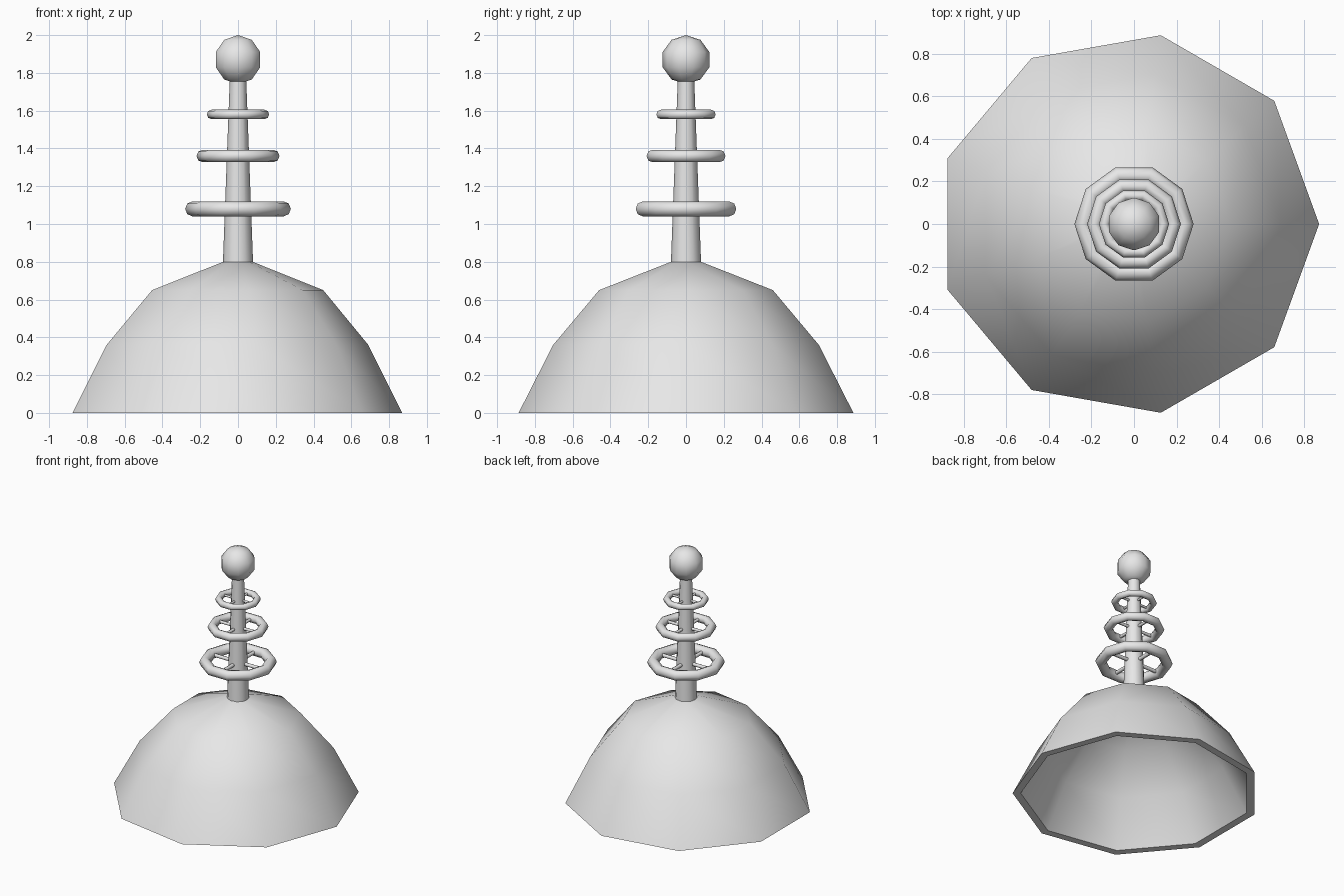
import bpy, bmesh, math
from mathutils import Vector

cube = bpy.data.objects.get("Cube")
if cube:
    bpy.data.objects.remove(cube, do_unlink=True)

grey = bpy.data.materials.new("light_grey")
grey.use_nodes = True
grey.diffuse_color = (0.8, 0.8, 0.8, 1)
grey.node_tree.nodes["Principled BSDF"].inputs["Base Color"].default_value = (0.8, 0.8, 0.8, 1)


def finish(obj, name):
    obj.name = name
    obj.data.materials.clear()
    obj.data.materials.append(grey)
    bpy.ops.object.select_all(action="DESELECT")
    obj.select_set(True)
    bpy.context.view_layer.objects.active = obj
    bpy.ops.object.shade_smooth_by_angle(angle=math.radians(50))
    return obj


def lathe(name, profile, sides, lean=0.0):
    """Revolve (radius, z) points; lean shifts each loop along x by its radius."""
    bm = bmesh.new()
    loops = []
    for r, z in profile:
        loops.append([bm.verts.new((r * (math.cos(a) + lean), r * math.sin(a), z))
                      for a in (math.tau * i / sides for i in range(sides))])
    for low, high in zip(loops, loops[1:]):
        for i in range(sides):
            j = (i + 1) % sides
            bm.faces.new((low[i], low[j], high[j], high[i]))
    bm.faces.new(loops[0])
    bm.faces.new(loops[-1])
    bmesh.ops.recalc_face_normals(bm, faces=bm.faces)
    mesh = bpy.data.meshes.new(name)
    bm.to_mesh(mesh)
    bm.free()
    obj = bpy.data.objects.new(name, mesh)
    bpy.context.collection.objects.link(obj)
    return finish(obj, name)


def rod(name, start, end, radius):
    start, end = Vector(start), Vector(end)
    span = end - start
    bpy.ops.mesh.primitive_cylinder_add(
        vertices=8, radius=radius, depth=span.length, location=(start + end) / 2,
        rotation=span.to_track_quat("Z", "Y").to_euler())
    return finish(bpy.context.object, name)


# Hollow nine-sided dome: outer wall down to the rim, then inner wall up
lathe("dome", [(0.08, 0.80), (0.467, 0.65), (0.714, 0.36), (0.90, 0.0),
               (0.84, 0.0), (0.665, 0.335), (0.435, 0.605), (0.07, 0.745)],
      9, lean=-0.034)

# Tapered mast
lathe("mast", [(0.08, 0.79), (0.043, 1.78)], 12)

# Ball on top of the mast
bpy.ops.mesh.primitive_uv_sphere_add(segments=10, ring_count=5, radius=0.13,
                                     location=(0, 0, 1.87))
finish(bpy.context.object, "top_ball")

# Three rings, each held by four spokes
for label, z, outer, tube in (("lower", 1.08, 0.28, 0.04),
                              ("middle", 1.36, 0.22, 0.033),
                              ("upper", 1.58, 0.165, 0.025)):
    bpy.ops.mesh.primitive_torus_add(
        major_segments=10, minor_segments=8, major_radius=outer - tube,
        minor_radius=tube, location=(0, 0, z))
    finish(bpy.context.object, label + "_ring")
    for k in range(4):
        a = k * math.pi / 2
        reach = (outer - tube) * 0.95
        rod(f"{label}_spoke_{k + 1}", (0, 0, z),
            (reach * math.cos(a), reach * math.sin(a), z), tube * 0.35)
